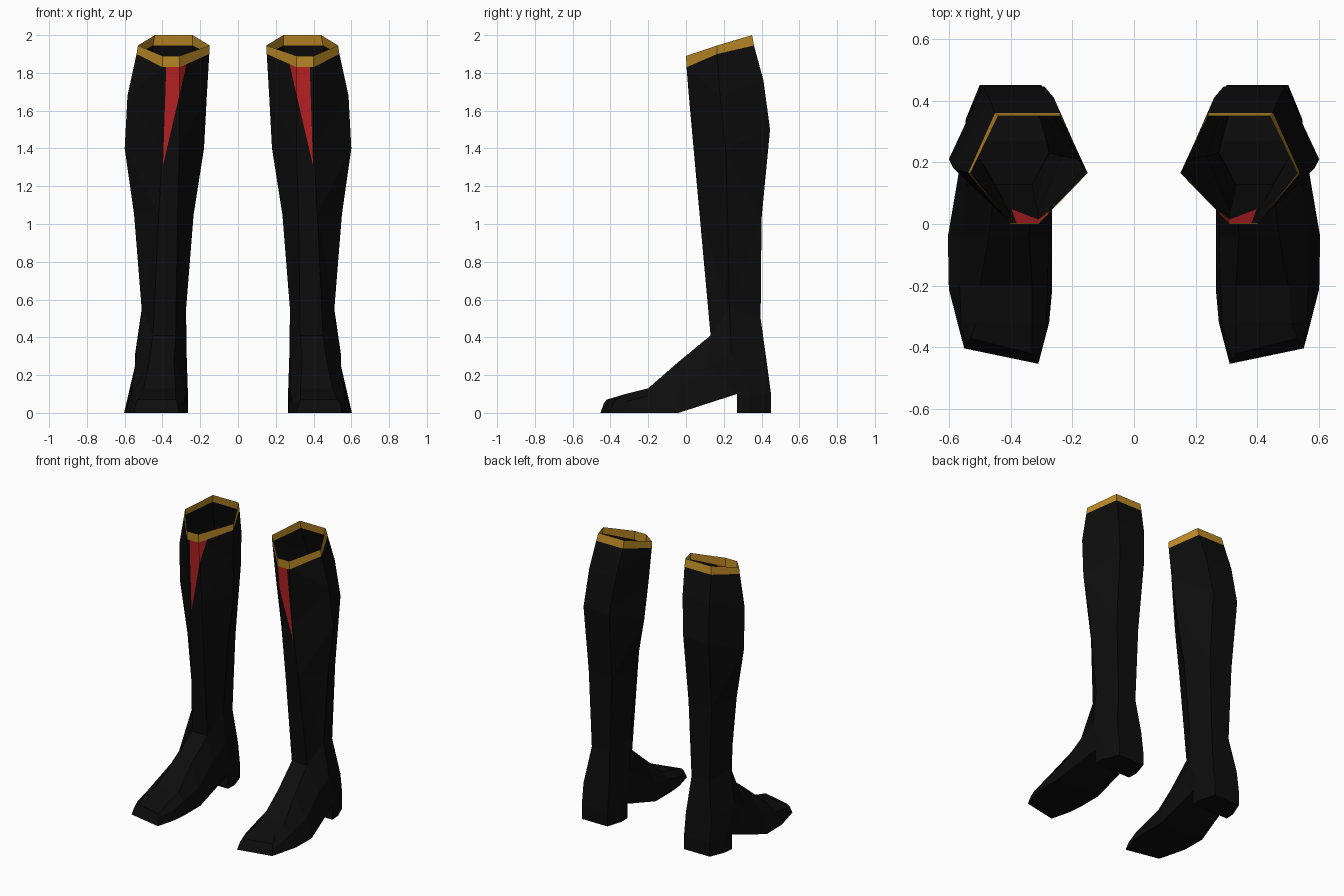
import bpy
import bmesh
from mathutils import Vector

if "Cube" in bpy.data.objects:
    bpy.data.objects.remove(bpy.data.objects["Cube"], do_unlink=True)


def make_material(name, colour):
    mat = bpy.data.materials.new(name)
    mat.use_nodes = True
    mat.diffuse_color = (*colour, 1)
    mat.node_tree.nodes["Principled BSDF"].inputs["Base Color"].default_value = (*colour, 1)
    return mat


BLACK = make_material("black leather", (.004, .004, .004))
GOLD = make_material("gold trim", (.5, .25, .02))
RED = make_material("red inlay", (.5, .016, .018))
MATERIALS = [BLACK, GOLD, RED]


def finish(bm, name):
    """Turn the bmesh into an object mirrored to the other leg."""
    mesh = bpy.data.meshes.new(name)
    bm.to_mesh(mesh)
    bm.free()
    for mat in MATERIALS:
        mesh.materials.append(mat)
    obj = bpy.data.objects.new(name, mesh)
    bpy.context.collection.objects.link(obj)
    mirror = obj.modifiers.new("other boot", 'MIRROR')
    mirror.use_axis[0] = True
    mirror.use_mirror_merge = False
    return obj


def loft(bm, rings, skip=lambda ring, side: False):
    """Join successive rings of points with quads; return faces per span."""
    loops = [[bm.verts.new(p) for p in ring] for ring in rings]
    spans = []
    for r, (a, b) in enumerate(zip(loops, loops[1:])):
        n = len(a)
        spans.append([bm.faces.new((a[i], a[(i + 1) % n], b[(i + 1) % n], b[i]))
                      for i in range(n) if not skip(r, i)])
    return loops, spans


# Boot shaft: heights, depths, then widths of each six-sided ring
def shaft_ring(heights, depths, sides, front, back):
    zf, zs, zb = heights
    yf, ys, yb = depths
    return [(sides[0], ys, zs), (back[0], yb, zb), (back[1], yb, zb),
            (sides[1], ys, zs), (front[1], yf, zf), (front[0], yf, zf)]


shaft_rings = [
    shaft_ring((1.89, 1.945, 2), (0, .165, .35), (.15, .53), (.31, .4), (.24, .44)),
    shaft_ring((1.83, 1.9, 1.945), (.003, .165, .36), (.152, .537), (.31, .4), (.24, .45)),
    shaft_ring((1.68, 1.68, 1.76), (.015, .18, .41), (.165, .585), (.31, .4), (.26, .47)),
    shaft_ring((1.4, 1.4, 1.5), (.04, .21, .445), (.18, .6), (.31, .4), (.29, .49)),
    shaft_ring((1.05, 1.05, 1.03), (.072, .22, .4), (.235, .55), (.32, .42), (.3, .48)),
    shaft_ring((.41, .55, .5), (.13, .23, .395), (.275, .51), (.33, .45), (.32, .46)),
]
bm = bmesh.new()
_, spans = loft(bm, shaft_rings)
for face in spans[0]:
    face.material_index = 1
bmesh.ops.triangulate(bm, faces=[f for s in spans[1:] for f in s])
bm.normal_update()

# Red wedge cut into the front of the shaft
TIP = Vector((.397, 0, 1.31))
edges = []
for top_x, sign in ((.275, 1), (.38, -1)):
    along = Vector((top_x, 0, 1.835)) - TIP
    edges.append(Vector((along.z, 0, -along.x)) * sign)


def front_faces():
    return [f for f in bm.faces if f.material_index == 0
            and f.normal.y < -.3 and f.calc_center_median().z > 1]


for normal in edges:
    faces = front_faces()
    geom = set(faces)
    for f in faces:
        geom.update(f.verts)
        geom.update(f.edges)
    bmesh.ops.bisect_plane(bm, geom=list(geom), dist=.0001, plane_co=TIP, plane_no=normal)
    bm.normal_update()
for face in front_faces():
    offset = face.calc_center_median() - TIP
    if offset.z > 0 and all(offset.dot(n) > 0 for n in edges):
        face.material_index = 2
finish(bm, "boot_shaft")


# Foot: sections from heel to toe, each with top, middle and sole levels
def foot_section(top, mid, sole, skew=0):
    def point(level, side):
        y, z = level[:2]
        return (level[2 + side], y + (skew if side else -skew), z)
    return [point(top, 0), point(top, 1), point(mid, 1),
            point(sole, 1), point(sole, 0), point(mid, 0)]


foot_sections = [
    foot_section((.395, .5, .32, .46), (.43, .25, .3, .5), (.45, .1, .3, .5)),
    foot_section((.23, .55, .275, .51), (.24, .31, .272, .545), (.34, .1, .265, .545)),
    foot_section((.13, .41, .33, .45), (.12, .25, .28, .545), (.27, .1, .268, .55)),
    foot_section((-.04, .27, .34, .47), (-.04, .13, .275, .56), (-.04, 0, .265, .603)),
    foot_section((-.2, .13, .33, .5), (-.2, .09, .28, .565), (-.21, 0, .265, .6)),
    foot_section((-.32, .1, .33, .51), (-.32, .06, .285, .56), (-.32, 0, .275, .572)),
    foot_section((-.395, .07, .33, .53), (-.41, .05, .32, .54), (-.428, 0, .31, .55), .025),
]
bm = bmesh.new()
loops, _ = loft(bm, foot_sections, skip=lambda ring, side: side == 0 and ring < 2)
bm.faces.new(loops[0])
bm.faces.new(loops[-1])
bmesh.ops.recalc_face_normals(bm, faces=bm.faces)
finish(bm, "boot_foot")

# Heel block under the back of the foot
heel_outline = [(.268, .27), (.55, .27), (.545, .34), (.5, .45), (.3, .45), (.265, .34)]
bm = bmesh.new()
loops, _ = loft(bm, [[(x, y, z) for x, y in heel_outline] for z in (0, .1)])
bm.faces.new(loops[0])
bm.faces.new(loops[-1])
bmesh.ops.recalc_face_normals(bm, faces=bm.faces)
finish(bm, "boot_heel")
